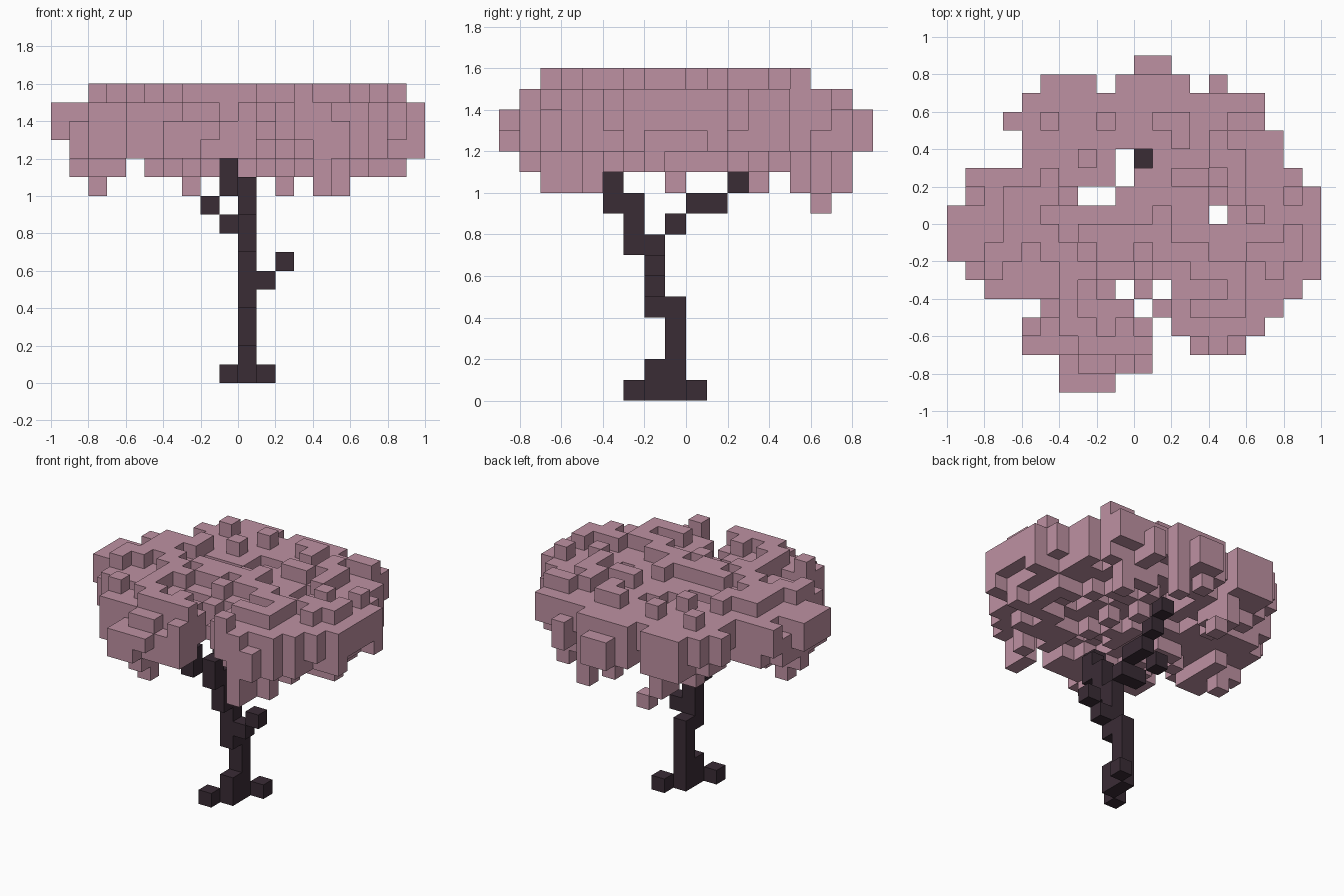
import bpy
import bmesh
import random
from math import hypot
from mathutils import Vector

CELL = 0.1
AXES = [Vector((1, 0, 0)), Vector((0, 1, 0)), Vector((0, 0, 1))]
rng = random.Random(7)

if "Cube" in bpy.data.objects:
    bpy.data.objects.remove(bpy.data.objects["Cube"], do_unlink=True)


def make_material(name, rgb):
    mat = bpy.data.materials.new(name)
    mat.use_nodes = True
    mat.diffuse_color = (*rgb, 1)
    mat.node_tree.nodes["Principled BSDF"].inputs["Base Color"].default_value = (*rgb, 1)
    return mat


def grid_key(point):
    return tuple(round(c) for c in point)


def voxel_object(name, cells, mat):
    """Build the outer skin of a set of cubic cells."""
    bm = bmesh.new()
    corners = {}

    def corner(point):
        key = grid_key(point)
        if key not in corners:
            corners[key] = bm.verts.new(Vector(key) * CELL)
        return corners[key]

    for cell in sorted(cells):
        for axis, step in enumerate(AXES):
            u, v = AXES[axis - 2], AXES[axis - 1]
            for side in (0, 1):
                if grid_key(Vector(cell) + step * (2 * side - 1)) in cells:
                    continue
                base = Vector(cell) + step * side
                quad = [base, base + u, base + u + v, base + v]
                if not side:
                    quad.reverse()
                bm.faces.new([corner(p) for p in quad])
    mesh = bpy.data.meshes.new(name)
    bm.to_mesh(mesh)
    bm.free()
    mesh.materials.append(mat)
    obj = bpy.data.objects.new(name, mesh)
    bpy.context.collection.objects.link(obj)


def column(x, y, low, high):
    return {(x, y, z) for z in range(low, high + 1)}


bark = make_material("dark bark", (0.042, 0.025, 0.036))
blossom = make_material("pink blossom", (0.515, 0.283, 0.361))

# Trunk with two roots, rising into the front limb
trunk = column(0, -1, 0, 4) | column(0, -2, 0, 1) | column(0, -2, 4, 7)
trunk |= column(0, -3, 7, 9) | column(0, -4, 9, 10) | column(-1, -5, 10, 11)
trunk |= {(-1, -3, 0), (1, 0, 0)}
voxel_object("trunk", trunk, bark)

# Limb to the back and two short twigs
limb = {(0, -1, 8), (0, 0, 9), (0, 1, 9), (0, 2, 10), (0, 3, 11)}
voxel_object("back_branch", limb, bark)
voxel_object("right_twig", {(-1, -1, 8), (-2, 0, 9)}, bark)
voxel_object("left_twig", {(1, -2, 5), (2, -2, 6)}, bark)

# Crown outline: first and last cell of each row, from front to back
ROWS = [(-4, -2), (-4, 0), (-6, 5), (-6, 6), (-5, 7), (-8, 8),
        (-9, 9), (-10, 9), (-10, 9), (-10, 9), (-9, 9), (-9, 8),
        (-6, 7), (-6, 7), (-7, 6), (-6, 6), (-5, 4), (0, 1)]
# Openings and notches in the crown
GAPS = {(1, -7), (2, -7), (1, -6), (0, -5), (-1, -4), (1, -4), (4, 0),
        (-3, 1), (-2, 1), (-1, 2), (-1, 3), (0, 3), (-2, 7), (3, 7)}
filled = {(x, y) for y, (first, last) in enumerate(ROWS, -9)
          for x in range(first, last + 1)} - GAPS
border = [(x, y) for x in range(-11, 11) for y in range(-10, 10)
          if (x, y) not in filled]


def crown_limits(x, y):
    """Lowest cell and upper limit of the crown above one plan cell."""
    low, top = 11, 16
    if x in (-5, -4, 3, 4, 5) and -3 <= y <= 4 and y != 1:
        top = 17
    if x < -8 or x > 8 or y < -7 or y > 5:
        top = 15
    if x in (-6, -1, 9):
        low = 12
    if y in (-9, 8):
        low, top = 12, 14
    if x == -10:
        low = 13
    return low, top


# Crown thickens away from its edges, with a ragged skin
crown = set()
for x, y in sorted(filled):
    reach = min(hypot(x - a, y - b) for a, b in border)
    half = 1.35 * reach ** 0.5
    up = 13.6 + half + rng.uniform(-0.6, 0.6)
    down = 13.6 - half + rng.uniform(-0.6, 0.6)
    for z in range(*crown_limits(x, y)):
        if down < z + 0.5 < up or z == 13:
            crown.add((x, y, z))

# Sprigs hanging below the crown
for x, y in [(-8, -1), (-3, -7), (4, -7), (4, -6), (5, -5),
             (2, 3), (5, 5), (-3, 5), (-3, 6), (2, 7)]:
    crown |= column(x, y, 10, 13)
crown.add((-2, 6, 9))
voxel_object("blossom_crown", crown - trunk - limb, blossom)
